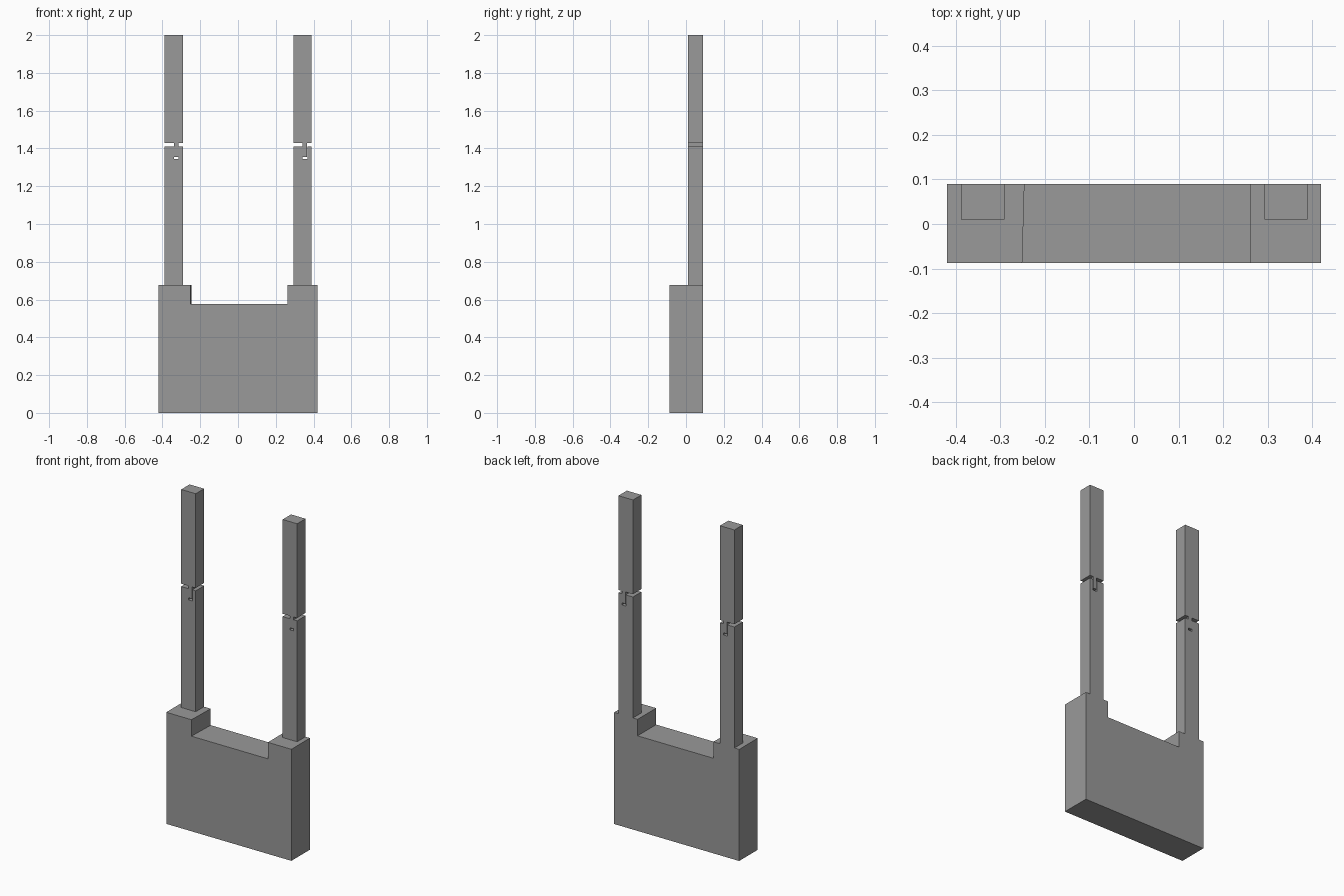
import bpy, bmesh

cube = bpy.data.objects.get("Cube")
if cube:
    bpy.data.objects.remove(cube, do_unlink=True)

# Single grey finish
grey = bpy.data.materials.new("plain_grey")
grey.use_nodes = True
colour = (0.32, 0.32, 0.32, 1)
grey.diffuse_color = colour
grey.node_tree.nodes["Principled BSDF"].inputs["Base Color"].default_value = colour


def extrude_profile(name, profile, y0, y1):
    """Extrude an x-z outline (counter-clockwise from the front) along y."""
    bm = bmesh.new()
    front = [bm.verts.new((x, y0, z)) for x, z in profile]
    back = [bm.verts.new((x, y1, z)) for x, z in profile]
    bm.faces.new(front)
    bm.faces.new(back[::-1])
    n = len(profile)
    for i in range(n):
        j = (i + 1) % n
        bm.faces.new((front[j], front[i], back[i], back[j]))
    bmesh.ops.recalc_face_normals(bm, faces=bm.faces)
    mesh = bpy.data.meshes.new(name)
    bm.to_mesh(mesh)
    bm.free()
    mesh.materials.append(grey)
    obj = bpy.data.objects.new(name, mesh)
    bpy.context.collection.objects.link(obj)
    return obj


# Base block with a shallow notch between raised shoulders
W, SHOULDER, FLOOR = 0.42, 0.677, 0.577
base = extrude_profile("base_block", [
    (-W, 0), (W, 0), (W, SHOULDER), (0.262, SHOULDER), (0.262, FLOOR),
    (-0.251, FLOOR), (-0.251, SHOULDER), (-W, SHOULDER)], -0.088, 0.09)
# The right notch wall is slightly skewed
for v in base.data.vertices:
    if abs(v.co.x + 0.251) < 0.001 and v.co.y > 0:
        v.co.x = -0.246

# Posts in two pieces, joined by a tongue seated in a slot
POST_W, Y0, Y1 = 0.097, 0.01, 0.09
SLOT_L, SLOT_R, CLEAR = 0.048, 0.074, 0.0015
GAP_LOW, GAP_HIGH, SLOT_LOW, TONGUE_LOW = 1.411, 1.428, 1.343, 1.356
for side, x in (("right", -0.388), ("left", 0.293)):
    extrude_profile(side + "_lower_post", [
        (x, SHOULDER), (x + POST_W, SHOULDER), (x + POST_W, GAP_LOW),
        (x + SLOT_R, GAP_LOW), (x + SLOT_R, SLOT_LOW),
        (x + SLOT_L, SLOT_LOW), (x + SLOT_L, GAP_LOW), (x, GAP_LOW)], Y0, Y1)
    extrude_profile(side + "_upper_post", [
        (x, GAP_HIGH), (x + SLOT_L + CLEAR, GAP_HIGH),
        (x + SLOT_L + CLEAR, TONGUE_LOW), (x + SLOT_R - CLEAR, TONGUE_LOW),
        (x + SLOT_R - CLEAR, GAP_HIGH), (x + POST_W, GAP_HIGH),
        (x + POST_W, 2.0), (x, 2.0)], Y0, Y1)
